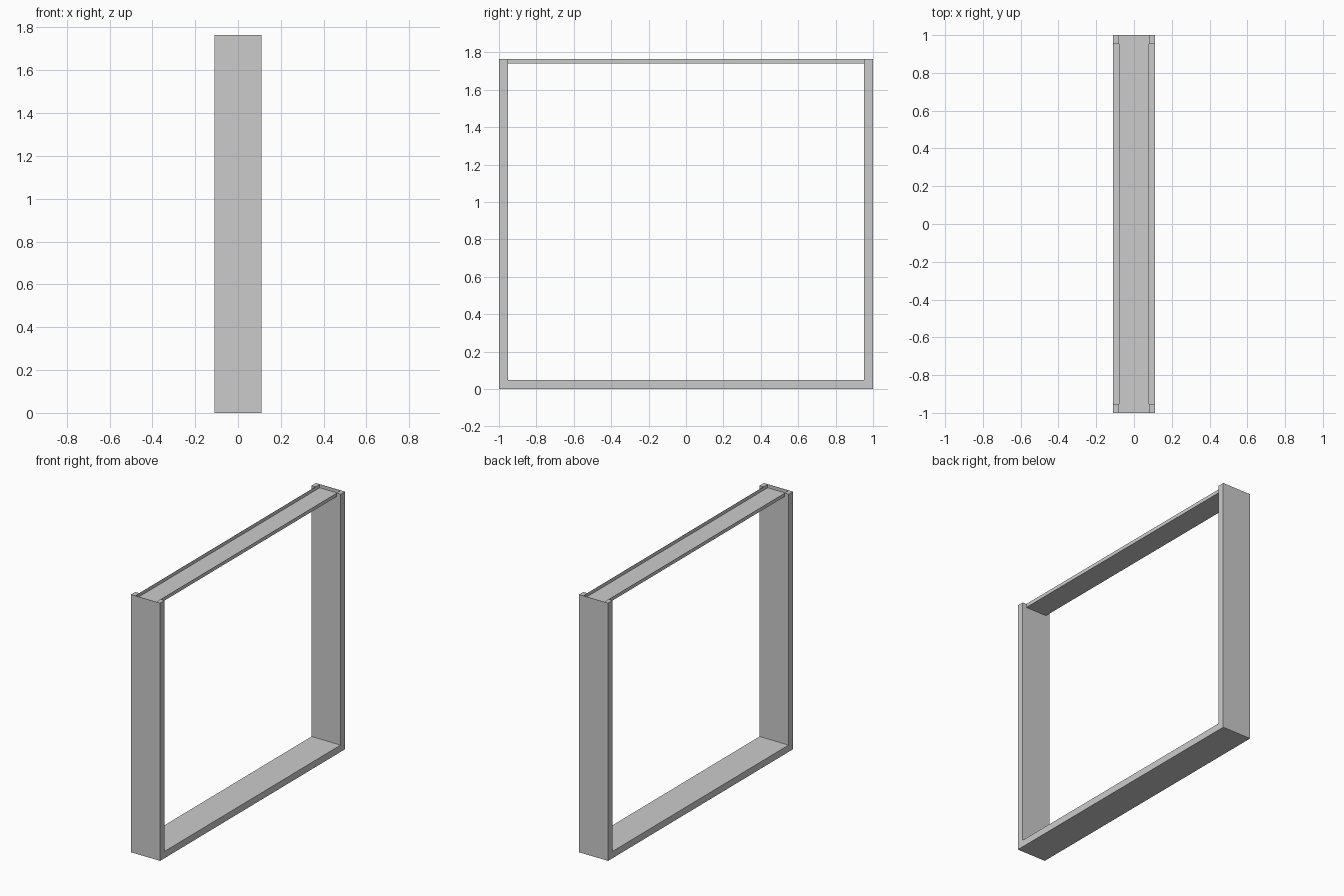
import bpy
import bmesh

HALF_X, HALF_Y, HEIGHT = 0.11, 1.0, 1.765
WALL = 0.047          # thickness of posts and base
TRAY_X, TRAY_Z = 0.08, 1.741
SHEET = 0.002         # thin tray sheet

cube = bpy.data.objects.get("Cube")
if cube:
    bpy.data.objects.remove(cube, do_unlink=True)

grey = bpy.data.materials.new("plain grey")
grey.use_nodes = True
colour = (0.6, 0.6, 0.6, 1)
grey.diffuse_color = colour
grey.node_tree.nodes["Principled BSDF"].inputs["Base Color"].default_value = colour


def add_object(name, bm):
    bmesh.ops.recalc_face_normals(bm, faces=bm.faces)
    mesh = bpy.data.meshes.new(name)
    bm.to_mesh(mesh)
    bm.free()
    mesh.materials.append(grey)
    obj = bpy.data.objects.new(name, mesh)
    bpy.context.collection.objects.link(obj)
    return obj


def box(half_x, half_y, low, high):
    bm = bmesh.new()
    bmesh.ops.create_cube(bm, size=2)
    for v in bm.verts:
        v.co = (v.co.x * half_x, v.co.y * half_y, high if v.co.z > 0 else low)
    return bm


# U-shaped frame: base and two posts in one profile, extruded across x
inner = HALF_Y - WALL
half = [(HALF_Y, 0), (HALF_Y, HEIGHT), (inner, HEIGHT), (inner, WALL)]
profile = half + [(-y, z) for y, z in reversed(half)]
bm = bmesh.new()
side = bm.faces.new([bm.verts.new((-HALF_X, y, z)) for y, z in profile])
extruded = bmesh.ops.extrude_face_region(bm, geom=[side], use_keep_orig=True)
moved = [g for g in extruded["geom"] if isinstance(g, bmesh.types.BMVert)]
bmesh.ops.translate(bm, verts=moved, vec=(2 * HALF_X, 0, 0))
frame = add_object("frame", bm)

# Pocket in the post tops that receives the tray, leaving a thin outer lip
tray_y = HALF_Y - SHEET
cutter = add_object("pocket_cutter", box(TRAY_X, tray_y, TRAY_Z, HEIGHT + 0.1))
cutter.hide_render = True
pocket = frame.modifiers.new("pocket", "BOOLEAN")
pocket.operation = "DIFFERENCE"
pocket.solver = "EXACT"
pocket.object = cutter
bpy.context.view_layer.objects.active = frame
frame.select_set(True)
bpy.ops.object.modifier_apply(modifier=pocket.name)
bpy.data.objects.remove(cutter, do_unlink=True)

# Open-topped thin tray spanning the posts
bm = box(TRAY_X, tray_y, TRAY_Z, HEIGHT)
bmesh.ops.recalc_face_normals(bm, faces=bm.faces)
bmesh.ops.delete(bm, geom=[f for f in bm.faces if f.normal.z > 0.9], context="FACES_ONLY")
mesh_tray = add_object("top_tray", bm)
solid = mesh_tray.modifiers.new("sheet", "SOLIDIFY")
solid.thickness = SHEET
solid.offset = 0
